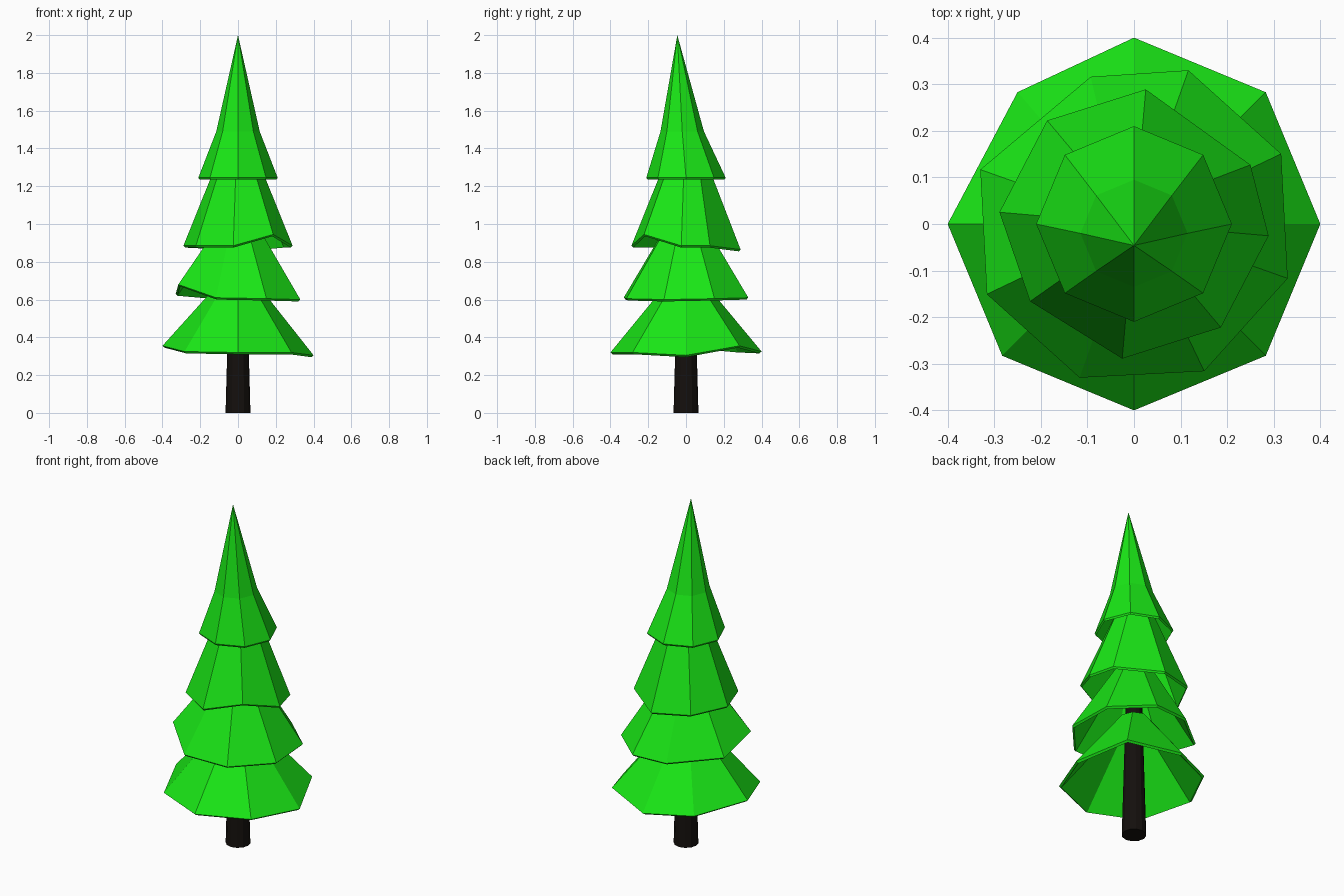
import bpy, bmesh
from math import sin, cos, radians

if "Cube" in bpy.data.objects:
    bpy.data.objects.remove(bpy.data.objects["Cube"])

SIDES = 8


def material(name, rgb):
    m = bpy.data.materials.new(name)
    m.diffuse_color = (*rgb, 1)
    m.use_nodes = True
    m.node_tree.nodes["Principled BSDF"].inputs["Base Color"].default_value = m.diffuse_color
    return m


GREEN = material("needles", (0.01, 0.8, 0.008))
DARK = material("bark", (0.007, 0.005, 0.004))


def make(name, bm, mat):
    bmesh.ops.recalc_face_normals(bm, faces=bm.faces)
    me = bpy.data.meshes.new(name)
    bm.to_mesh(me)
    bm.free()
    me.materials.append(mat)
    ob = bpy.data.objects.new(name, me)
    bpy.context.collection.objects.link(ob)


def ring(bm, turn, r, z, y=0, n=SIDES):
    return [bm.verts.new((r * cos(radians(turn + i * 360 / n)),
                          y + r * sin(radians(turn + i * 360 / n)), z))
            for i in range(n)]


def bridge(bm, a, b):
    n = len(a)
    for i in range(n):
        j = (i + 1) % n
        bm.faces.new((a[i], a[j], b[j], b[i]))


def rims(bm, turn, r, heights, moved):
    """Outer rim with uneven heights, plus the thin lip just inside it."""
    outer = ring(bm, turn, r, 0)
    for v, z in zip(outer, heights):
        v.co.z = z
    for i, (x, y) in moved.items():
        outer[i].co.x, outer[i].co.y = x, y
    inner = [bm.verts.new((v.co.x * 0.97, v.co.y * 0.97, v.co.z - 0.01)) for v in outer]
    bridge(bm, outer, inner)
    return outer, inner


def skirt(name, turn, r, heights, moved, top_r, top_z):
    """Hollow flared tier, open around the trunk."""
    bm = bmesh.new()
    outer, inner = rims(bm, turn, r, heights, moved)
    top = ring(bm, turn, top_r, top_z)
    top_in = ring(bm, turn, top_r - 0.02, top_z - 0.015)
    bridge(bm, outer, top)
    bridge(bm, top, top_in)
    bridge(bm, top_in, inner)
    make(name, bm, GREEN)


# Three lower tiers: rim heights run anticlockwise from +x
skirt("lower_tier", 0, 0.4, [.305, .355, .325, .33, .355, .325, .32, .32],
      {3: (-.25, .283)}, 0.08, 0.71)
skirt("second_tier", 25.5, 0.35, [.605, .61, .61, .63, .68, .61, .605, .6],
      {2: (-.093, .316)}, 0.085, 1.03)
skirt("third_tier", -5, 0.29, [.885, .885, .865, .88, .885, .885, .885, .945],
      {1: (.25, .127), 5: (-.223, -.166)}, 0.09, 1.38)

# Pointed top tier, leaning slightly to the front
bm = bmesh.new()
outer, inner = rims(bm, 0, 0.21, [1.245] * 8, {})
mid = ring(bm, 0, 0.115, 1.49, -0.02)
mid_in = ring(bm, 0, 0.095, 1.47, -0.02)
tip = bm.verts.new((0, -0.046, 2.0))
bridge(bm, outer, mid)
bridge(bm, mid_in, inner)
for i in range(SIDES):
    bm.faces.new((mid[i], mid[(i + 1) % SIDES], tip))
bm.faces.new(mid_in)
make("top_tier", bm, GREEN)

# Tapered trunk running up inside the tiers
bm = bmesh.new()
base = ring(bm, 0, 0.066, 0, n=12)
top = ring(bm, 0, 0.04, 0.95, n=12)
bridge(bm, base, top)
bm.faces.new(base)
bm.faces.new(top)
make("trunk", bm, DARK)
